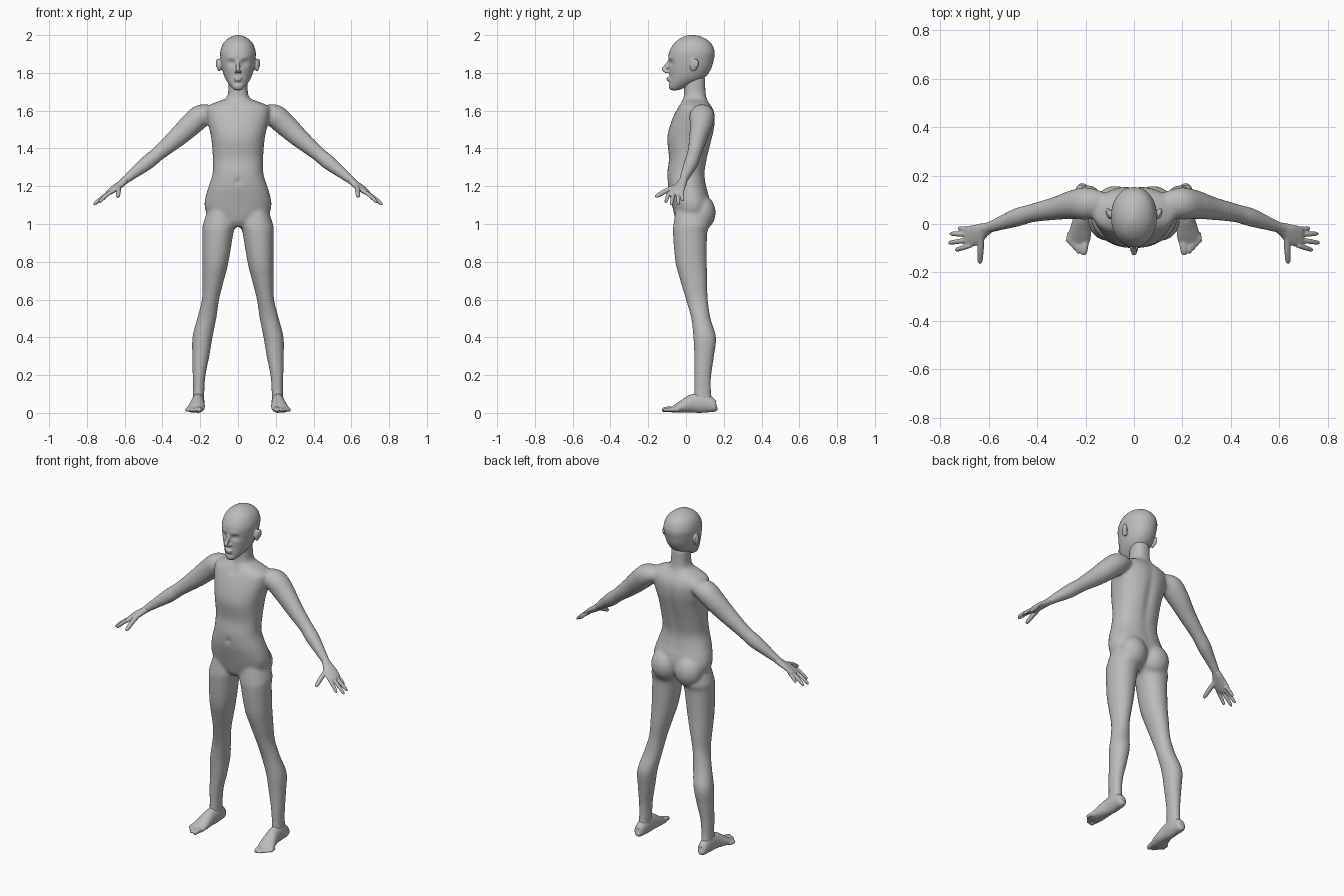
import bpy, bmesh, math
from mathutils import Vector

cube = bpy.data.objects.get("Cube")
if cube:
    bpy.data.objects.remove(cube)

grey = bpy.data.materials.new("plain grey")
grey.use_nodes = True
grey.diffuse_color = (0.5, 0.5, 0.5, 1)
grey.node_tree.nodes["Principled BSDF"].inputs["Base Color"].default_value = grey.diffuse_color


def spline(rows, steps=5):
    """Catmull-Rom interpolation through rows of numbers."""
    out = []
    n = len(rows)
    for i in range(n - 1):
        a, b, c, d = rows[max(i - 1, 0)], rows[i], rows[i + 1], rows[min(i + 2, n - 1)]
        for s in range(steps):
            t = s / steps
            out.append([0.5 * (2 * q + (r - p) * t + (2 * p - 5 * q + 4 * r - u) * t * t
                               + (3 * q - p - 3 * r + u) * t ** 3)
                        for p, q, r, u in zip(a, b, c, d)])
    return out + [list(rows[-1])]


def loft(bm, rings):
    """Skin a closed shell through rings of points."""
    loops = [[bm.verts.new(p) for p in ring] for ring in rings]
    n = len(loops[0])
    faces = [bm.faces.new(loops[0]), bm.faces.new(loops[-1])]
    for a, b in zip(loops, loops[1:]):
        for i in range(n):
            j = (i + 1) % n
            faces.append(bm.faces.new((a[i], a[j], b[j], b[i])))
    bmesh.ops.recalc_face_normals(bm, faces=faces)


def rim(n, power):
    for i in range(n):
        t = 2 * math.pi * i / n
        c, s = math.cos(t), math.sin(t)
        yield math.copysign(abs(c) ** (2 / power), c), math.copysign(abs(s) ** (2 / power), s)


def stack(bm, rows, power=2.2, n=40):
    """Level sections: z, x from, x to, y front, y back."""
    loft(bm, [[((x0 + x1) / 2 + (x1 - x0) / 2 * c, (y0 + y1) / 2 + (y1 - y0) / 2 * s, z)
               for c, s in rim(n, power)] for z, x0, x1, y0, y1 in spline(rows)])


def tube(bm, rows, n=20):
    """Sections along a path: x, y, z, half width, half height."""
    rows = spline(rows)
    pts = [Vector(r[:3]) for r in rows]
    rings = []
    for i, (p, r) in enumerate(zip(pts, rows)):
        t = (pts[min(i + 1, len(pts) - 1)] - pts[max(i - 1, 0)]).normalized()
        side = t.cross(Vector((0, 0, 1))).normalized()
        up = side.cross(t)
        rings.append([p + side * r[3] * c + up * r[4] * s for c, s in rim(n, 2)])
    loft(bm, rings)


def digit(bm, a, b, r, bend=0.004):
    """Finger or toe with a rounded tip."""
    a, b = Vector(a), Vector(b)
    rows = []
    for f, k in ((0, 1), (0.5, 1), (0.85, 0.85), (0.96, 0.6), (1, 0.2)):
        p = a.lerp(b, f) + Vector((0, 0, bend * math.sin(math.pi * f)))
        rows.append((*p, r * k, r * k))
    tube(bm, rows, 12)


def ball(bm, centre, radii):
    verts = bmesh.ops.create_uvsphere(bm, u_segments=24, v_segments=16, radius=1)["verts"]
    for v in verts:
        v.co = Vector(centre) + Vector(a * b for a, b in zip(v.co, radii))


def push(bm, centre, size, move):
    """Soft local push of the surface, on both sides."""
    for v in bm.verts:
        d = [(p - q) / s for p, q, s in zip((abs(v.co.x), v.co.y, v.co.z), centre, size)]
        v.co += Vector(move) * math.exp(-sum(e * e for e in d))


def mirror(bm):
    geom = bmesh.ops.duplicate(bm, geom=bm.verts[:] + bm.edges[:] + bm.faces[:])["geom"]
    for e in geom:
        if isinstance(e, bmesh.types.BMVert):
            e.co.x *= -1
    bmesh.ops.reverse_faces(bm, faces=[e for e in geom if isinstance(e, bmesh.types.BMFace)])


def finish(bm, name, voxel, smooth):
    mesh = bpy.data.meshes.new(name)
    bm.to_mesh(mesh)
    bm.free()
    mesh.materials.append(grey)
    mesh.polygons.foreach_set("use_smooth", [True] * len(mesh.polygons))
    ob = bpy.data.objects.new(name, mesh)
    bpy.context.collection.objects.link(ob)
    m = ob.modifiers.new("blend", "REMESH")
    m.mode, m.voxel_size, m.use_smooth_shade = "VOXEL", voxel, True
    m = ob.modifiers.new("soften", "SMOOTH")
    m.factor, m.iterations = 0.5, smooth


# Limbs, then their mirror, then the trunk
body = bmesh.new()
stack(body, [(1.1, .03, .15, -.05, .1), (1.0, .012, .185, -.066, .125),
             (.95, .025, .188, -.069, .112), (.8, .05, .188, -.056, .11),
             (.7, .075, .188, -.03, .113), (.6, .1, .191, 0, .115),
             (.5, .115, .216, .028, .13), (.4, .135, .241, .039, .159),
             (.3, .152, .242, .044, .148), (.2, .172, .24, .044, .134),
             (.12, .178, .238, .044, .133), (.05, .18, .24, .035, .14)], 2.1)
tube(body, [(.12, .085, 1.59, .045, .035), (.19, .085, 1.575, .066, .06),
            (.25, .08, 1.525, .06, .06), (.32, .065, 1.46, .048, .052),
            (.42, .045, 1.375, .038, .039), (.48, .028, 1.325, .038, .039),
            (.55, .003, 1.27, .029, .029), (.6, -.015, 1.23, .023, .021),
            (.625, -.025, 1.21, .026, .018)], 28)
ball(body, (.078, .083, 1.06), (.083, .074, .092))
mirror(body)
trunk = [(.985, .04, -.03, .05), (1.01, .1, -.05, .09), (1.05, .16, -.062, .12),
         (1.1, .177, -.074, .13), (1.15, .17, -.086, .122), (1.2, .155, -.096, .108),
         (1.27, .134, -.099, .1), (1.35, .133, -.09, .114), (1.45, .141, -.099, .139),
         (1.52, .156, -.085, .153), (1.58, .168, -.062, .153), (1.62, .165, -.042, .138),
         (1.645, .115, -.026, .12), (1.665, .066, -.014, .11), (1.7, .052, -.01, .104),
         (1.78, .052, -.01, .1)]
stack(body, [(z, -x, x, f, b) for z, x, f, b in trunk], 2.3, 64)
push(body, (0, .15, 1.38), (.022, .06, .2), (0, -.012, 0))
push(body, (0, -.1, 1.225), (.011, .03, .012), (0, .014, 0))
push(body, (0, -.06, 1.625), (.02, .05, .02), (0, .01, 0))
finish(body, "body", .009, 5)

# Head with soft face features
head = bmesh.new()
skull = [(1.708, .018, -.08, -.04), (1.72, .032, -.09, -.01), (1.745, .052, -.092, .05),
         (1.775, .07, -.088, .1), (1.82, .084, -.09, .132), (1.87, .092, -.093, .147),
         (1.91, .094, -.089, .152), (1.95, .082, -.068, .138), (1.975, .062, -.042, .113),
         (1.992, .035, -.012, .08), (2, .01, .015, .05)]
stack(head, [(z, -x, x, f, b) for z, x, f, b in skull], 2.1, 72)
push(head, (.036, -.08, 1.853), (.02, .04, .014), (0, .014, 0))
push(head, (.034, -.085, 1.88), (.026, .03, .01), (0, -.004, 0))
push(head, (0, -.09, 1.745), (.03, .03, .007), (0, .006, 0))
for side in (-1, 1):
    ball(head, (side * .036, -.058, 1.853), (.017, .017, .012))
    ball(head, (side * .01, -.102, 1.806), (.009, .012, .008))
    ball(head, (side * .1, .04, 1.84), (.012, .02, .034))
    ball(head, (side * .109, .05, 1.85), (.008, .018, .026))
tube(head, [(0, -.083, 1.87, .008, .008), (0, -.098, 1.845, .009, .011),
            (0, -.117, 1.818, .012, .014), (0, -.124, 1.81, .008, .008)])
ball(head, (0, -.091, 1.772), (.024, .014, .006))
ball(head, (0, -.09, 1.761), (.02, .013, .006))
finish(head, "head", .005, 3)

# Hands: palm, four fingers, thumb
hands = bmesh.new()
tube(hands, [(.595, -.014, 1.233, .022, .02), (.62, -.025, 1.212, .03, .018),
             (.65, -.042, 1.19, .041, .017), (.68, -.053, 1.168, .043, .014),
             (.695, -.056, 1.157, .036, .01)])
for a, b in (((.675, -.088, 1.168), (.737, -.108, 1.112)),
             ((.685, -.066, 1.163), (.766, -.078, 1.1)),
             ((.685, -.043, 1.163), (.76, -.04, 1.103)),
             ((.675, -.022, 1.168), (.725, -.018, 1.122))):
    digit(hands, a, b, .0105)
digit(hands, (.63, -.05, 1.2), (.636, -.163, 1.142), .0135)
mirror(hands)
finish(hands, "hands", .004, 2)

# Feet: sole and instep, five toes
feet = bmesh.new()
tube(feet, [(.212, .164, .034, .01, .014), (.212, .152, .034, .026, .031),
            (.21, .1, .05, .033, .05), (.212, .04, .05, .035, .05),
            (.219, -.02, .033, .044, .033), (.227, -.06, .02, .047, .02),
            (.231, -.082, .015, .04, .012)], 28)
digit(feet, (.2, -.06, .018), (.208, -.128, .013), .0155)
for i in range(4):
    digit(feet, (.226 + .013 * i, -.06 + .008 * i, .014),
          (.231 + .014 * i, -.122 + .015 * i, .011), .0105, .006)
mirror(feet)
finish(feet, "feet", .005, 2)
